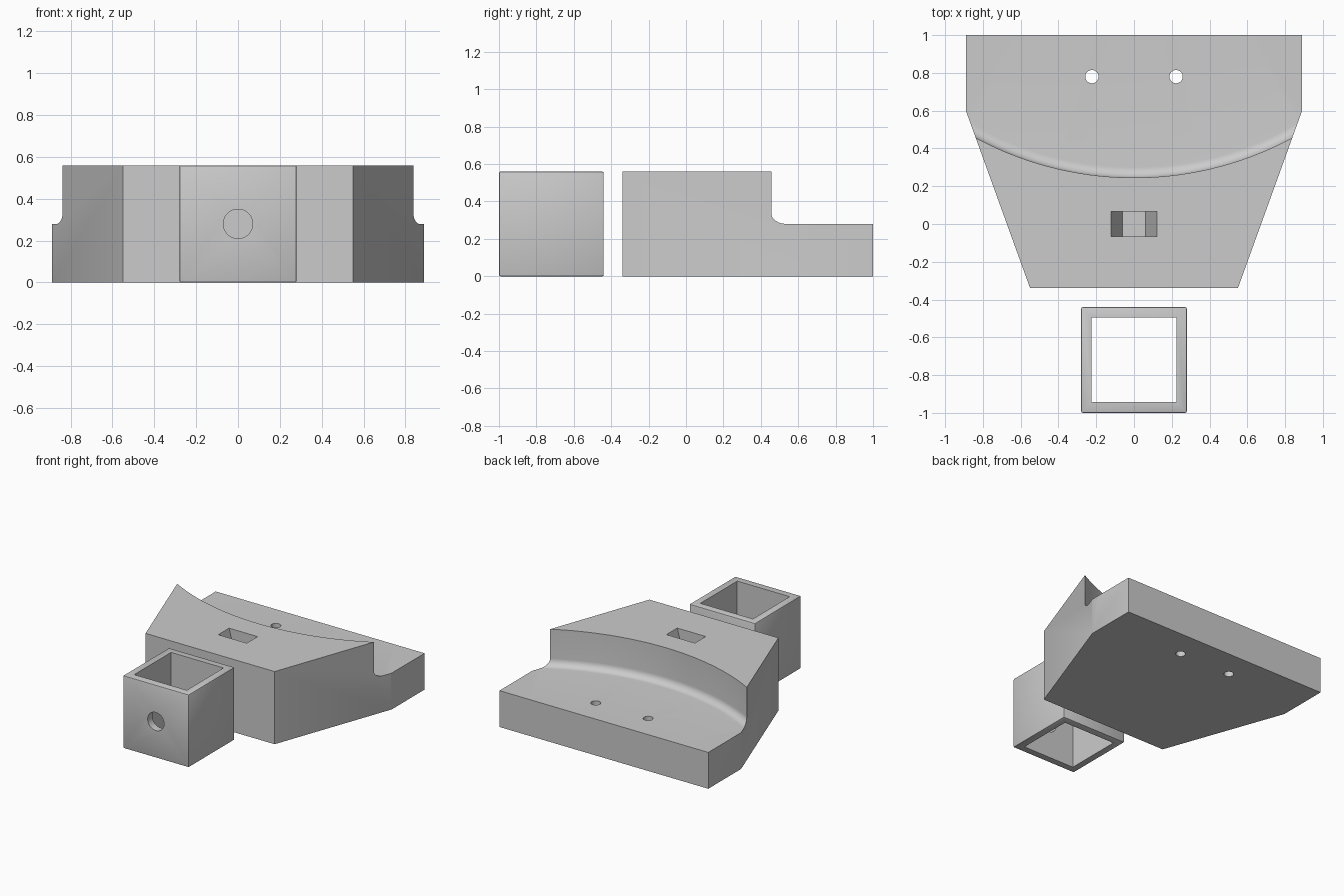
import bpy, bmesh, math
from mathutils import Matrix, Vector

if "Cube" in bpy.data.objects:
    bpy.data.objects.remove(bpy.data.objects["Cube"], do_unlink=True)

grey = bpy.data.materials.new("light_grey")
grey.use_nodes = True
grey.diffuse_color = (0.6, 0.6, 0.6, 1)
grey.node_tree.nodes["Principled BSDF"].inputs["Base Color"].default_value = (0.6, 0.6, 0.6, 1)

H = 0.56          # height of both parts
STEP = 0.28       # height of the low deck


def make_object(name, bm):
    bmesh.ops.recalc_face_normals(bm, faces=bm.faces)
    mesh = bpy.data.meshes.new(name)
    bm.to_mesh(mesh)
    bm.free()
    mesh.materials.append(grey)
    ob = bpy.data.objects.new(name, mesh)
    bpy.context.collection.objects.link(ob)
    return ob


def prism(name, outline, depth):
    """Extrude a closed outline of 3D points along the depth vector."""
    bm = bmesh.new()
    face = bm.faces.new([bm.verts.new(p) for p in outline])
    new = bmesh.ops.extrude_face_region(bm, geom=[face])["geom"]
    bmesh.ops.translate(bm, vec=depth, verts=[v for v in new if isinstance(v, bmesh.types.BMVert)])
    return make_object(name, bm)


def box(name, x, y, z):
    return prism(name, [(x[0], y[0], z[0]), (x[1], y[0], z[0]),
                        (x[1], y[1], z[0]), (x[0], y[1], z[0])], (0, 0, z[1] - z[0]))


def cylinder(name, centre, radius, depth, tilt=0):
    bm = bmesh.new()
    m = Matrix.Translation(centre) @ Matrix.Rotation(tilt, 4, "X")
    bmesh.ops.create_cone(bm, cap_ends=True, segments=48, radius1=radius,
                          radius2=radius, depth=depth, matrix=m)
    return make_object(name, bm)


def round_step(name, radius, centre_y, fillet):
    """Solid of revolution with a rounded lower rim, used to sink the rear deck."""
    bm = bmesh.new()
    rim = [(radius - fillet + fillet * math.sin(a), STEP + fillet - fillet * math.cos(a))
           for a in (i * math.pi / 16 for i in range(9))]
    profile = [(0, STEP)] + rim + [(radius, 0.8), (0, 0.8)]
    verts = [bm.verts.new((r, centre_y, z)) for r, z in profile]
    edges = [bm.edges.new(p) for p in zip(verts, verts[1:])]
    bmesh.ops.spin(bm, geom=verts + edges, cent=(0, centre_y, 0), axis=(0, 0, 1),
                   angle=2 * math.pi, steps=192)
    bmesh.ops.remove_doubles(bm, verts=bm.verts, dist=1e-4)
    return make_object(name, bm)


def cut(target, cutters):
    for c in cutters:
        c.hide_render = True
        mod = target.modifiers.new("cut", "BOOLEAN")
        mod.operation, mod.solver, mod.object = "DIFFERENCE", "EXACT", c
        bpy.context.view_layer.objects.active = target
        bpy.ops.object.modifier_apply(modifier=mod.name)
        bpy.data.objects.remove(c, do_unlink=True)


def smooth(ob):
    bpy.ops.object.select_all(action="DESELECT")
    ob.select_set(True)
    bpy.context.view_layer.objects.active = ob
    bpy.ops.object.shade_smooth_by_angle(angle=math.radians(25))


# Tapered base block with a curved step, two screw holes and a tapered pocket
half = [(0.89, 1.0), (0.89, 0.6), (0.55, -0.34)]
outline = half + [(-x, y) for x, y in reversed(half)]
base = prism("base_block", [(x, y, 0) for x, y in outline], (0, 0, H))
pocket_depth = 0.22
slope = 0.06 / pocket_depth
top = 0.05
w = 0.122 + slope * top
pocket = prism("pocket_cutter", [(-w, -0.067, H + top), (w, -0.067, H + top),
                                 (0.06, -0.067, H - pocket_depth),
                                 (-0.06, -0.067, H - pocket_depth)], (0, 0.132, 0))
holes = [cylinder("screw_cutter", (s * 0.223, 0.78, 0.2), 0.035, 1) for s in (-1, 1)]
cut(base, [round_step("step_cutter", 1.765, 2.01, 0.055), pocket] + holes)
smooth(base)

# Square sleeve, open at top and bottom, with a round hole in its front wall
sleeve = box("square_sleeve", (-0.28, 0.28), (-1.0, -0.44), (0, H))
bev = sleeve.modifiers.new("soft_edges", "BEVEL")
bev.width, bev.segments = 0.008, 2
bpy.context.view_layer.objects.active = sleeve
bpy.ops.object.modifier_apply(modifier=bev.name)
cut(sleeve, [box("opening_cutter", (-0.224, 0.224), (-0.943, -0.495), (-0.1, 0.7)),
             cylinder("front_hole_cutter", (0, -1.0, 0.28), 0.07, 0.3, math.pi / 2)])
smooth(sleeve)
